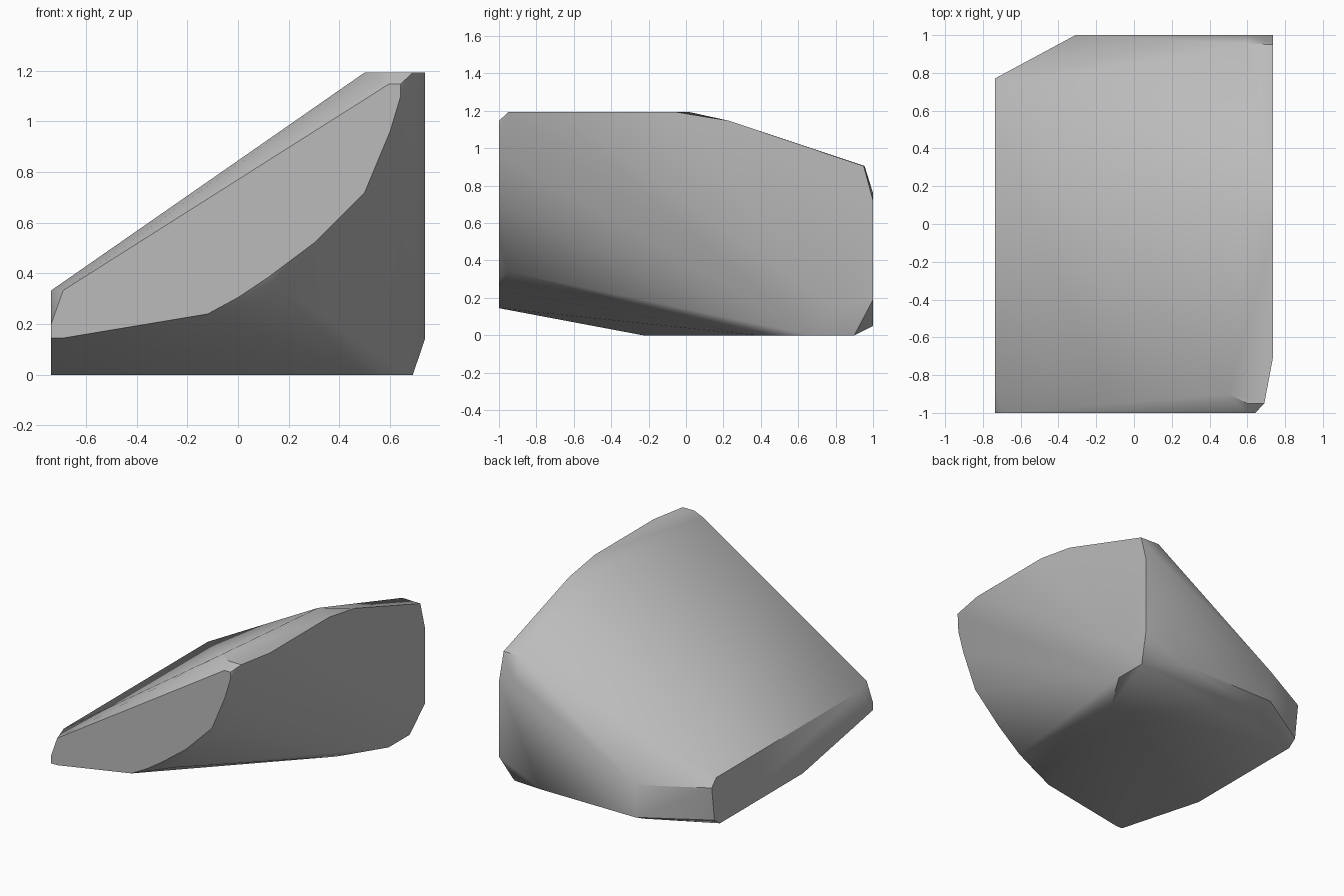
import bpy
import bmesh
import math

HALF_WIDTH, HALF_DEPTH, HEIGHT = 0.737, 1.0, 1.193

default_cube = bpy.data.objects.get("Cube")
if default_cube:
    bpy.data.objects.remove(default_cube, do_unlink=True)


def make_material(name, colour):
    """Plain matte material with matching viewport and render colour."""
    material = bpy.data.materials.new(name)
    material.use_nodes = True
    material.diffuse_color = colour
    shader = material.node_tree.nodes["Principled BSDF"]
    shader.inputs["Base Color"].default_value = colour
    shader.inputs["Roughness"].default_value = 0.9
    return material


def place_outline(outline, axis, offset):
    """Lift a flat outline onto the plane where the given axis equals offset."""
    for first, second in outline:
        point = [first, second]
        point.insert("xyz".index(axis), offset)
        yield tuple(point)


# Flat cut on the front: straight sloping top, curved underside (x, z)
front_outline = [
    (-HALF_WIDTH, 0.145), (-0.69, 0.145), (-0.12, 0.24), (0.0, 0.305),
    (0.12, 0.385), (0.3, 0.52), (0.5, 0.72), (0.6, 0.96), (0.642, 1.1),
    (0.642, 1.147), (0.595, 1.147), (-0.69, 0.333), (-HALF_WIDTH, 0.2),
]
# Flat cut on the back (x, z)
back_outline = [
    (-0.31, 0.05), (0.42, 0.05), (HALF_WIDTH, 0.19), (HALF_WIDTH, 0.72),
    (0.62, 0.76), (-0.31, 0.275),
]
# Tall side (y, z)
tall_side_outline = [
    (-0.7, HEIGHT), (-0.05, HEIGHT), (0.23, 1.147), (0.95, 0.905),
    (0.8, 0.14),
]
# Low side (y, z)
low_side_outline = [
    (-0.86, 0.333), (0.72, 0.333), (0.77, 0.28), (0.74, 0.045),
]
# Resting underside and level crest (x, y)
underside_outline = [
    (-HALF_WIDTH, -0.23), (-HALF_WIDTH, 0.68), (-0.3, 0.9), (0.69, 0.9),
    (0.69, 0.67), (0.5, 0.37),
]
crest_outline = [(0.5, -0.9), (0.6, -0.95), (0.69, -0.95), (0.6, 0.02)]

points = [(0.595, 0.955, 0.905), (0.17, -0.95, 0.34)]
for outline, axis, offset in (
    (front_outline, "y", -HALF_DEPTH),
    (back_outline, "y", HALF_DEPTH),
    (tall_side_outline, "x", HALF_WIDTH),
    (low_side_outline, "x", -HALF_WIDTH),
    (underside_outline, "z", 0.0),
    (crest_outline, "z", HEIGHT),
):
    points.extend(place_outline(outline, axis, offset))

# Wrap the outlines in one convex stone and merge coplanar triangles
bm = bmesh.new()
for point in points:
    bm.verts.new(point)
bmesh.ops.remove_doubles(bm, verts=bm.verts[:], dist=0.001)
bmesh.ops.convex_hull(bm, input=bm.verts[:])
loose = [vert for vert in bm.verts if not vert.link_faces]
bmesh.ops.delete(bm, geom=loose, context="VERTS")
bmesh.ops.dissolve_limit(bm, angle_limit=math.radians(1),
                         verts=bm.verts[:], edges=bm.edges[:])
bmesh.ops.recalc_face_normals(bm, faces=bm.faces[:])

mesh = bpy.data.meshes.new("boulder")
bm.to_mesh(mesh)
bm.free()
boulder = bpy.data.objects.new("boulder", mesh)
bpy.context.collection.objects.link(boulder)
mesh.materials.append(make_material("grey stone", (0.5, 0.5, 0.5, 1.0)))

# Soft sides with crisp rims around the cuts
bpy.ops.object.select_all(action="DESELECT")
boulder.select_set(True)
bpy.context.view_layer.objects.active = boulder
bpy.ops.object.shade_smooth_by_angle(angle=math.radians(35))
